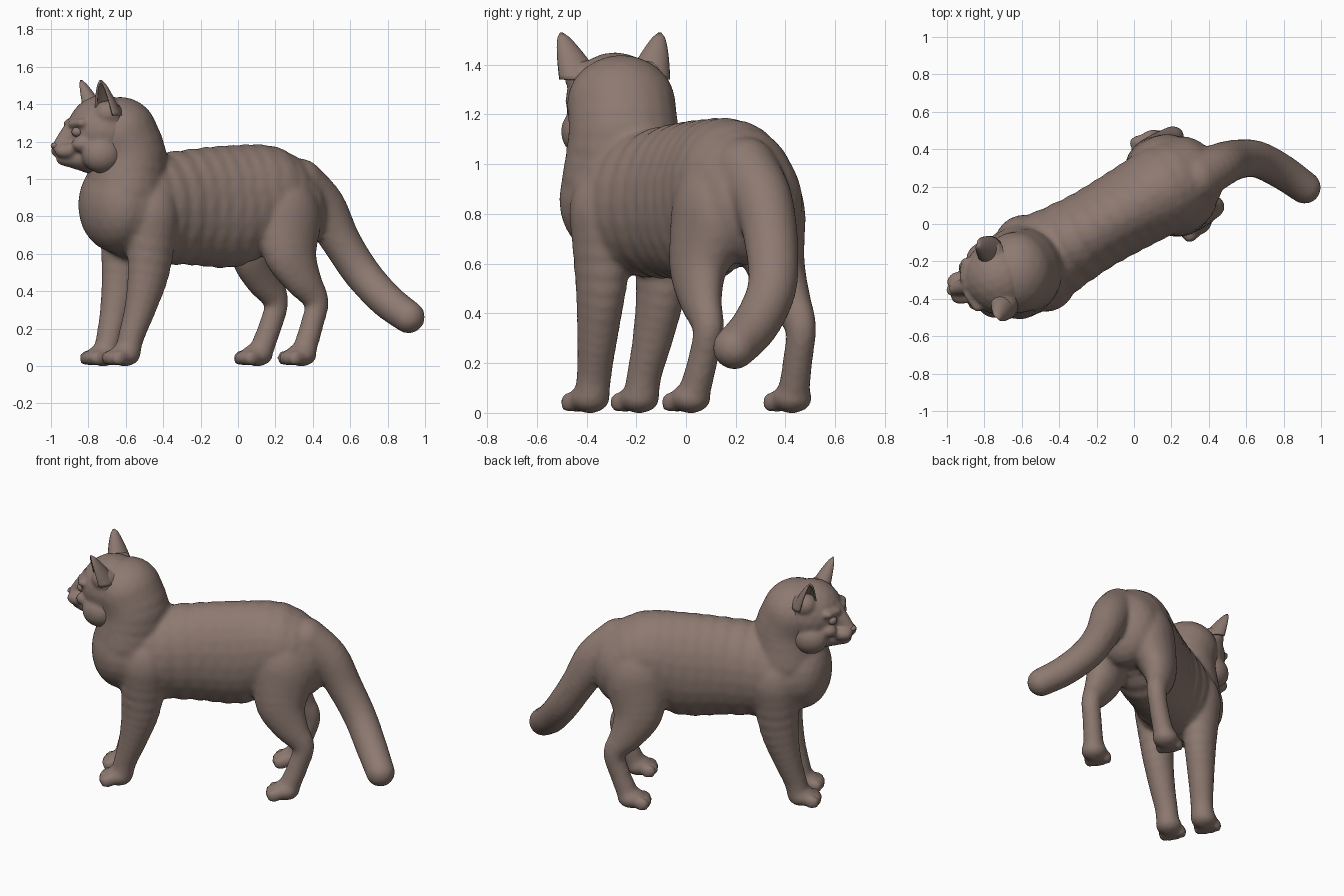
import bpy, bmesh
from math import radians, cos, pi, sin
from mathutils import Matrix, Vector

cube = bpy.data.objects.get("Cube")
if cube:
    bpy.data.objects.remove(cube)

fur = bpy.data.materials.new("brown_clay")
fur.use_nodes = True
colour = (0.27, 0.195, 0.165, 1)
fur.diffuse_color = colour
bsdf = fur.node_tree.nodes["Principled BSDF"]
bsdf.inputs["Base Color"].default_value = colour
bsdf.inputs["Roughness"].default_value = 0.7


def frame(x, y, angle):
    return Matrix.Translation((x, y, 0)) @ Matrix.Rotation(radians(angle), 4, 'Z')


BODY = frame(-0.2, -0.02, 30)      # first axis runs from chest to rump
HEAD = frame(-0.7, -0.28, 195)     # first axis runs from skull to nose
WORLD = Matrix.Identity(4)

# Shared unit sphere, copied for every ellipsoid
bm = bmesh.new()
bmesh.ops.create_icosphere(bm, subdivisions=3, radius=1)
BALL_VERTS = [v.co.copy() for v in bm.verts]
BALL_FACES = [[v.index for v in f.verts] for f in bm.faces]
bm.free()


class Part:
    """Collects the vertices and faces of one object."""

    def __init__(self):
        self.verts, self.faces = [], []

    def ball(self, space, p):
        """Ellipsoid from centre (3 values) and radii (3 values)."""
        m = space @ Matrix.Translation(p[:3]) @ Matrix.Diagonal((*p[3:], 1))
        start = len(self.verts)
        self.verts += [m @ v for v in BALL_VERTS]
        self.faces += [[start + i for i in f] for f in BALL_FACES]

    def chain(self, space, points, steps=4):
        """Sweep ellipsoids along a smooth path."""
        pts = [Vector(p) for p in points]
        pts = [pts[0]] + pts + [pts[-1]]
        for a, b, c, d in zip(pts, pts[1:], pts[2:], pts[3:]):
            for i in range(steps):
                t = i / steps
                self.ball(space, 0.5 * (2 * b + (c - a) * t + (2 * a - 5 * b + 4 * c - d) * t * t
                                        + (3 * b - a - 3 * c + d) * t ** 3))
        self.ball(space, pts[-1])

    def finish(self, name):
        mesh = bpy.data.meshes.new(name)
        mesh.from_pydata(self.verts, [], self.faces)
        mesh.materials.append(fur)
        mesh.shade_smooth()
        obj = bpy.data.objects.new(name, mesh)
        bpy.context.collection.objects.link(obj)
        return obj


def pair(points, side):
    return [(p[0], p[1] * side, *p[2:]) for p in points]


def paw(part, s, t):
    part.ball(BODY, (s, t, 0.06, 0.085, 0.08, 0.062))
    for k in (-1.5, -0.5, 0.5, 1.5):
        part.ball(BODY, (s - 0.085 + 0.012 * abs(k), t + k * 0.041, 0.042, 0.045, 0.025, 0.042))


def fuse(obj, voxel, passes):
    remesh = obj.modifiers.new("fuse", 'REMESH')
    remesh.mode = 'VOXEL'
    remesh.voxel_size = voxel
    remesh.use_smooth_shade = True
    soft = obj.modifiers.new("soften", 'SMOOTH')
    soft.factor = 0.5
    soft.iterations = passes


# Torso from breast to rump
body = Part()
body.chain(BODY, [
    (-0.53, 0, 0.86, 0.18, 0.24, 0.25),
    (-0.35, 0, 0.84, 0.20, 0.25, 0.29),
    (-0.05, 0, 0.85, 0.20, 0.225, 0.315),
    (0.20, 0, 0.855, 0.20, 0.23, 0.33),
    (0.42, 0, 0.90, 0.21, 0.24, 0.28),
    (0.56, 0, 0.84, 0.18, 0.22, 0.25)], 3)

# Neck and ruff
body.chain(WORLD, [
    (-0.63, -0.26, 1.24, 0.20, 0.22, 0.20),
    (-0.59, -0.25, 1.12, 0.21, 0.225, 0.19),
    (-0.60, -0.25, 0.94, 0.22, 0.25, 0.22)], 3)

# Tail
body.chain(WORLD, [
    (0.33, 0.24, 0.98, 0.13, 0.13, 0.13),
    (0.45, 0.31, 0.85, 0.125, 0.12, 0.13),
    (0.55, 0.345, 0.67, 0.105, 0.108, 0.11),
    (0.66, 0.345, 0.50, 0.10, 0.10, 0.10),
    (0.79, 0.28, 0.355, 0.095, 0.095, 0.095),
    (0.912, 0.195, 0.262, 0.088, 0.088, 0.088)], 5)

for side in (-1, 1):
    # Front leg with shoulder
    body.chain(BODY, pair([
        (-0.38, 0.14, 0.80, 0.15, 0.135, 0.20),
        (-0.40, 0.14, 0.52, 0.12, 0.10, 0.12),
        (-0.445, 0.13, 0.32, 0.088, 0.083, 0.09),
        (-0.495, 0.117, 0.16, 0.07, 0.072, 0.07),
        (-0.515, 0.115, 0.08, 0.07, 0.072, 0.06)], side))
    paw(body, -0.535, 0.115 * side)
    # Hind leg with thigh and hock
    body.chain(BODY, pair([
        (0.46, 0.14, 0.78, 0.19, 0.135, 0.24),
        (0.45, 0.18, 0.60, 0.15, 0.105, 0.14),
        (0.51, 0.205, 0.46, 0.11, 0.08, 0.09),
        (0.59, 0.215, 0.345, 0.068, 0.062, 0.07),
        (0.56, 0.22, 0.22, 0.062, 0.06, 0.07),
        (0.51, 0.23, 0.09, 0.065, 0.065, 0.065)], side))
    paw(body, 0.485, 0.235 * side)
fuse(body.finish("body_legs_and_tail"), 0.015, 5)

# Head: skull, bridge, chin, then paired face forms
head = Part()
head.ball(HEAD, (0.02, 0, 1.255, 0.195, 0.20, 0.195))
head.chain(HEAD, [
    (0.11, 0, 1.33, 0.08, 0.07, 0.07),
    (0.20, 0, 1.235, 0.06, 0.05, 0.06),
    (0.26, 0, 1.175, 0.045, 0.035, 0.035)])
head.chain(HEAD, [
    (0.08, 0, 1.12, 0.12, 0.12, 0.09),
    (0.23, 0, 1.105, 0.05, 0.05, 0.035)])
for side in (-1, 1):
    head.ball(HEAD, (0.235, 0.038 * side, 1.15, 0.065, 0.05, 0.043))
    head.ball(HEAD, (0.06, 0.12 * side, 1.13, 0.11, 0.09, 0.10))
    head.ball(HEAD, (0.15, 0.095 * side, 1.185, 0.07, 0.055, 0.045))
    head.chain(HEAD, pair([
        (0.20, 0.045, 1.295, 0.03, 0.03, 0.025),
        (0.17, 0.115, 1.30, 0.035, 0.035, 0.025)], side))
    head.ball(HEAD, (0.03, 0.135 * side, 1.35, 0.075, 0.07, 0.07))
fuse(head.finish("head"), 0.011, 4)

# Nose
nose = Part()
nose.ball(HEAD, (0.286, 0, 1.178, 0.025, 0.028, 0.018))
nose.finish("nose")

for side, label in ((1, "left"), (-1, "right")):
    # Eye
    eye = Part()
    eye.ball(HEAD, (0.188, 0.085 * side, 1.252, 0.03, 0.032, 0.028))
    eye.finish(label + "_eye")

    # Ear: open tapering cup that faces forward and outward
    ear = Part()
    rows, cols = 10, 20
    for r in range(rows + 1):
        v = r / rows
        radius = 0.082 * (1 - v) ** 0.65 + 0.002
        for c in range(cols + 1):
            a = radians(90 + 10 * v) + radians(250 - 20 * v) * c / cols
            p = Vector((0.03 + 0.06 * v + radius * 0.8 * cos(a),
                        side * (0.14 + 0.065 * v + radius * sin(a)),
                        1.34 + 0.185 * v))
            ear.verts.append(HEAD @ p)
    for r in range(rows):
        for c in range(cols):
            i = r * (cols + 1) + c
            quad = [i, i + 1, i + cols + 2, i + cols + 1]
            ear.faces.append(quad[::side])
    shell = ear.finish(label + "_ear").modifiers.new("thickness", 'SOLIDIFY')
    shell.thickness = 0.012
    shell.offset = 0
